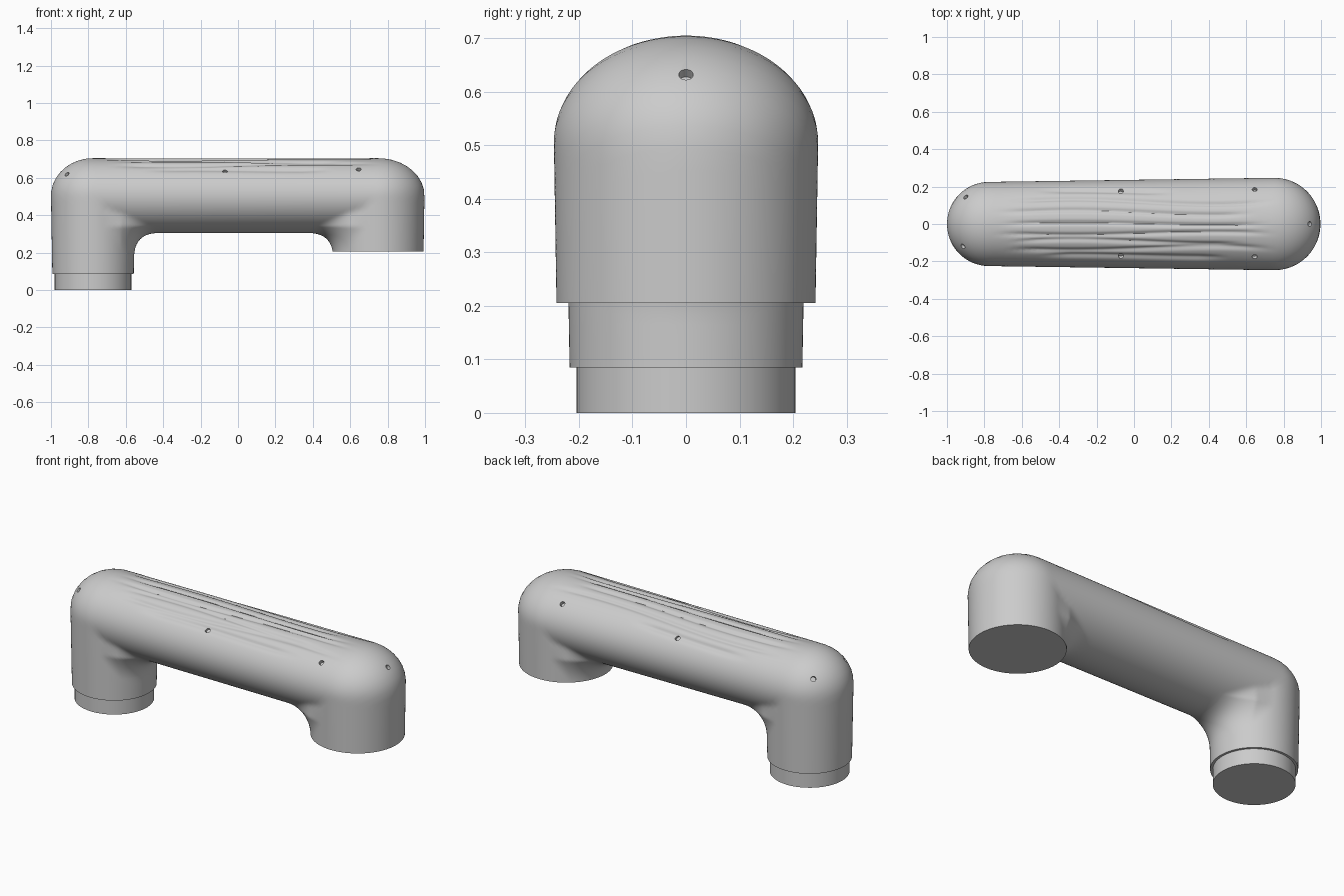
import bpy, bmesh
from math import sin, cos, pi, exp, sqrt, hypot
from mathutils import Vector

if "Cube" in bpy.data.objects:
    bpy.data.objects.remove(bpy.data.objects["Cube"])

AXIS_Z, HALF_H = 0.505, 0.2          # centre line and half height of the grip bar
SEG = 192                            # points around each section
# Legs: centre x, bottom z, radius at bottom, radius at top, fillet pivot x
LEFT = (-0.775, 0.085, 0.2175, 0.225, -0.46)
RIGHT = (0.75, 0.205, 0.242, 0.247, 0.42)
PIVOT_Z = 0.205


def clamp(v):
    return max(0.0, min(1.0, v))


def field(p):
    """Approximate distance to the handle: domed legs blended into an oval bar."""
    x, y, z = p
    cx, bottom, r0, r1, _ = LEFT if x < 0 else RIGHT
    inward = (x - cx) * (1 if x < 0 else -1)
    if z < AXIS_Z:
        leg = hypot(x - cx, y) - (r0 + (r1 - r0) * clamp((z - bottom) / (AXIS_Z - bottom)))
    else:
        leg = (sqrt(((x - cx) / r1) ** 2 + (y / r1) ** 2
                    + ((z - AXIS_Z) / HALF_H) ** 2) - 1) * HALF_H
    if inward < 0:
        return leg
    t = (x - LEFT[0]) / (RIGHT[0] - LEFT[0])
    ry = LEFT[3] + (RIGHT[3] - LEFT[3]) * t
    bar = (hypot(y / ry, (z - AXIS_Z) / HALF_H) - 1) * HALF_H
    k = 0.13 * clamp((0.44 - z) / 0.1) * clamp(inward / 0.15)
    if k < 1e-5:
        return min(leg, bar)
    h = max(k - abs(leg - bar), 0) / k
    return min(leg, bar) - h * h * k / 4


def surface(origin, direction, reach):
    """Distance from an inside point to the surface along a direction."""
    lo, hi = 0.0, reach
    for _ in range(18):
        mid = (lo + hi) / 2
        if field(origin + direction * mid) < 0:
            lo = mid
        else:
            hi = mid
    return lo


# Wavy grooves on top: y position, start x, end x, wave height
GROOVES = [(0.172, -0.52, 0.22, 0.006), (0.12, -0.68, 0.76, 0.014),
           (0.062, -0.74, 0.64, 0.013), (0.0, -0.72, 0.72, 0.007),
           (-0.052, -0.74, 0.74, -0.008), (-0.095, -0.66, 0.6, 0.012),
           (-0.132, -0.68, 0.74, -0.01), (-0.172, -0.5, 0.5, 0.006)]


def groove_depth(p):
    if p.z < 0.57:
        return 0
    d = 0
    for y0, a, b, amp in GROOVES:
        y = y0 + amp * sin(2 * pi * (p.x + 0.7) / 1.5)
        fade = clamp((p.x - a) / 0.15) * clamp((b - p.x) / 0.15)
        d += fade * exp(-((p.y - y) / 0.011) ** 2)
    return 0.009 * d


# Sections along the handle: (centre, in-plane outward axis)
sections = []
for i in range(6):
    z = LEFT[1] + (PIVOT_Z - LEFT[1]) * i / 6
    sections.append((Vector((LEFT[0], 0, z)), Vector((-1, 0, 0))))


def fan(leg, side, steps=26):
    out = []
    for i in range(steps + 1):
        a = pi / 2 * i / steps
        rx, rz = abs(leg[0] - leg[4]), AXIS_Z - PIVOT_Z
        c = Vector((leg[4] + side * rx * cos(a), 0, PIVOT_Z + rz * sin(a)))
        out.append((c, Vector((side * cos(a), 0, sin(a)))))
    return out


sections += fan(LEFT, -1)
for i in range(1, 36):
    x = LEFT[4] + (RIGHT[4] - LEFT[4]) * i / 36
    sections.append((Vector((x, 0, AXIS_Z)), Vector((0, 0, 1))))
sections += reversed(fan(RIGHT, 1))

# Handle body: loft the sections
bm = bmesh.new()
rings = []
for c, u in sections:
    ring = []
    for j in range(SEG):
        a = 2 * pi * j / SEG
        d = u * cos(a) + Vector((0, sin(a), 0))
        p = c + d * surface(c, d, 0.42)
        ring.append(bm.verts.new(p - d * groove_depth(p)))
    rings.append(ring)
for r0, r1 in zip(rings, rings[1:]):
    for j in range(SEG):
        k = (j + 1) % SEG
        bm.faces.new((r0[j], r0[k], r1[k], r1[j]))
bm.faces.new(rings[0])
bm.faces.new(rings[-1])
bmesh.ops.recalc_face_normals(bm, faces=bm.faces)


def make_object(name, bm):
    me = bpy.data.meshes.new(name)
    bm.to_mesh(me)
    bm.free()
    ob = bpy.data.objects.new(name, me)
    bpy.context.collection.objects.link(ob)
    return ob


def activate(ob):
    bpy.ops.object.select_all(action='DESELECT')
    ob.select_set(True)
    bpy.context.view_layer.objects.active = ob


body = make_object("handle_body", bm)

# Small round holes, drilled square to the surface
bm = bmesh.new()
for x, y in [(-0.9, 0.145), (-0.915, -0.12), (-0.07, 0.18), (-0.07, -0.175),
             (0.645, 0.185), (0.645, -0.175), (0.94, 0.0)]:
    base = Vector((x, y, AXIS_Z + 0.001))
    p = base + Vector((0, 0, surface(base, Vector((0, 0, 1)), 0.3)))
    e = 1e-3
    n = Vector([field(p + v) - field(p - v)
                for v in (Vector((e, 0, 0)), Vector((0, e, 0)), Vector((0, 0, e)))])
    m = n.to_track_quat('Z', 'Y').to_matrix().to_4x4()
    m.translation = p
    bmesh.ops.create_cone(bm, cap_ends=True, segments=20, radius1=0.0135,
                          radius2=0.0135, depth=0.04, matrix=m)
cutter = make_object("hole_cutter", bm)
cutter.hide_render = True
activate(body)
mod = body.modifiers.new("holes", 'BOOLEAN')
mod.operation = 'DIFFERENCE'
mod.solver = 'EXACT'
mod.object = cutter
bpy.ops.object.modifier_apply(modifier=mod.name)
bpy.data.objects.remove(cutter)
bpy.ops.object.shade_smooth_by_angle(angle=0.7)

# Spigot under the long leg
bpy.ops.mesh.primitive_cylinder_add(vertices=40, radius=0.205, depth=0.1,
                                    location=(LEFT[0], 0, 0.05))
bpy.context.object.name = "leg_spigot"
bpy.ops.object.shade_smooth_by_angle(angle=0.7)
